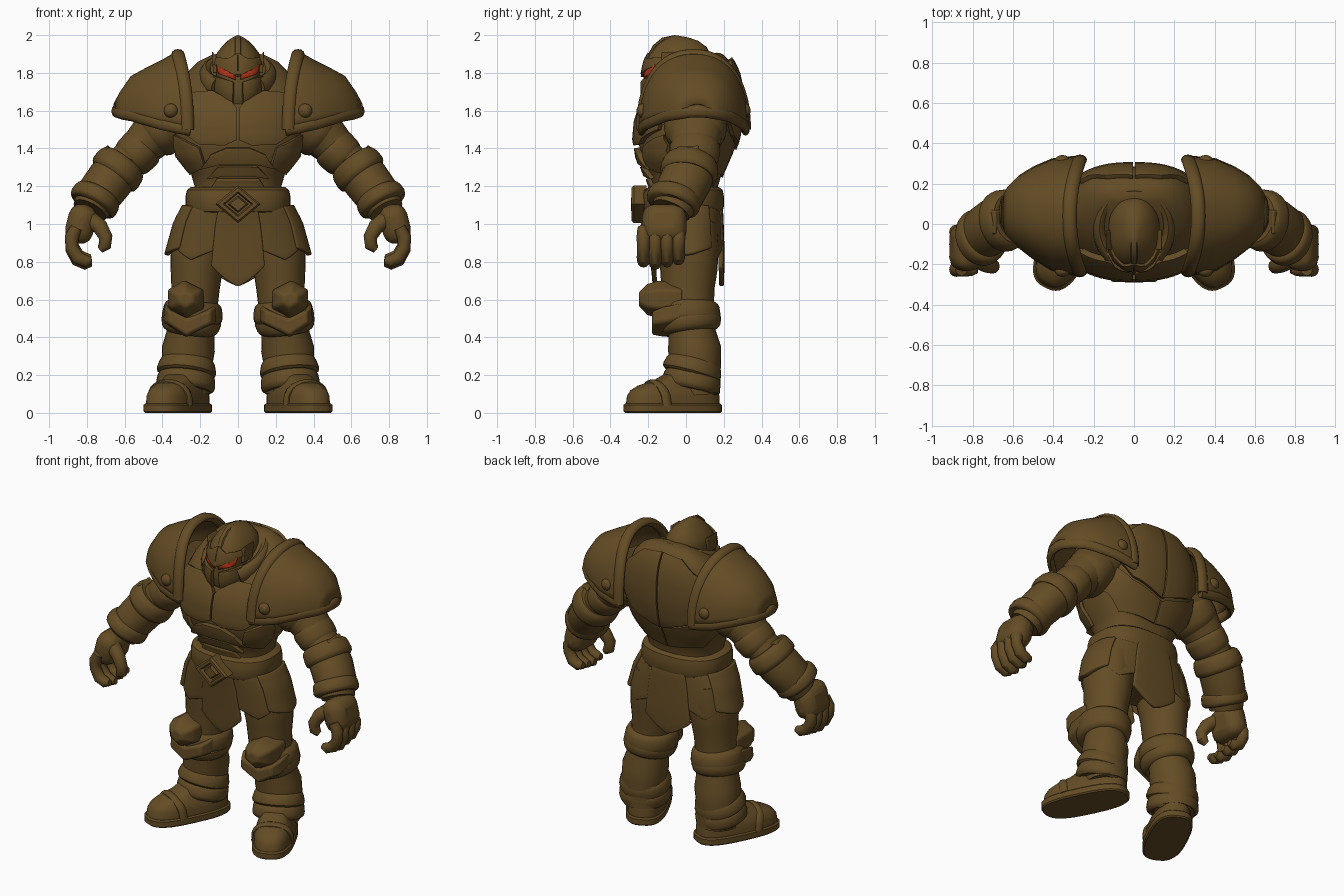
import bpy, bmesh, math
from mathutils import Vector, Matrix

if "Cube" in bpy.data.objects:
    bpy.data.objects.remove(bpy.data.objects["Cube"])

def material(name, rgb):
    m = bpy.data.materials.new(name)
    m.diffuse_color = (*rgb, 1)
    m.use_nodes = True
    m.node_tree.nodes["Principled BSDF"].inputs["Base Color"].default_value = m.diffuse_color
    return m

BRONZE = material("dark bronze", (0.128, 0.073, 0.0185))
RED = material("eye red", (0.45, 0.035, 0.008))

def finish(name, bm, mirror=False, solid=0, bevel=0, mat=BRONZE, angle=38, recalc=True):
    if recalc:
        bmesh.ops.recalc_face_normals(bm, faces=bm.faces)
    me = bpy.data.meshes.new(name)
    bm.to_mesh(me)
    bm.free()
    me.materials.append(mat)
    me.shade_smooth()
    me.set_sharp_from_angle(angle=math.radians(angle))
    ob = bpy.data.objects.new(name, me)
    bpy.context.collection.objects.link(ob)
    if solid:
        s = ob.modifiers.new("thickness", 'SOLIDIFY')
        s.thickness, s.offset = solid, 1
    if bevel:
        b = ob.modifiers.new("soft_edges", 'BEVEL')
        b.width, b.segments, b.limit_method, b.angle_limit = bevel, 3, 'ANGLE', math.radians(40)
    if mirror:
        ob.modifiers.new("mirror", 'MIRROR').use_axis = (True, False, False)
    return ob

# --- cross-sections: rings are (z, half width, front y, back y) superellipses
def sec(rings, z):
    if z <= rings[0][0]: return rings[0][1:]
    for a, b in zip(rings, rings[1:]):
        if z <= b[0]:
            t = (z - a[0]) / (b[0] - a[0])
            return [p + (q - p) * t for p, q in zip(a[1:], b[1:])]
    return rings[-1][1:]

def ring_pt(p, a, n):
    rx, yf, yb = p
    c, s = math.cos(a), math.sin(a)
    return (rx * math.copysign(abs(c) ** (2 / n), c),
            (yf + yb) / 2 + (yb - yf) / 2 * math.copysign(abs(s) ** (2 / n), s))

def skin(bm, rows, closed=True, caps=True):
    vs = [[bm.verts.new(p) for p in r] for r in rows]
    m = len(vs[0])
    for a, b in zip(vs, vs[1:]):
        for j in range(m if closed else m - 1):
            k = (j + 1) % m
            bm.faces.new((a[j], a[k], b[k], b[j]))
    if caps:
        bm.faces.new(vs[0][::-1])
        bm.faces.new(vs[-1])

def loft(name, rings, n=2.5, seg=40, xf=None, **kw):
    bm = bmesh.new()
    skin(bm, [[(*ring_pt(r[1:], 2 * math.pi * j / seg, n), r[0]) for j in range(seg)] for r in rings])
    if xf: bm.transform(xf)
    return finish(name, bm, **kw)

def tube(name, pts, radii, ref=(0, 1, 0), flat=1, seg=20, **kw):
    pts = [Vector(p) for p in pts]
    n, rows = len(pts), []
    if isinstance(radii, (int, float)): radii = [radii] * n
    for i, p in enumerate(pts):
        t = (pts[min(i + 1, n - 1)] - pts[max(i - 1, 0)]).normalized()
        u = t.cross(Vector(ref)).normalized()
        w = u.cross(t)
        rows.append([p + radii[i] * (u * math.cos(q) + w * flat * math.sin(q))
                     for q in (2 * math.pi * j / seg for j in range(seg))])
    bm = bmesh.new()
    skin(bm, rows)
    return finish(name, bm, **kw)

def band(name, p0, p1, r0, r1, flat=1):
    p0, p1 = Vector(p0), Vector(p1)
    ts = (0, .12, .3, .7, .88, 1)
    return tube(name, [p0.lerp(p1, t) for t in ts],
                [(r0 + (r1 - r0) * t) * k for t, k in zip(ts, (.86, .96, 1, 1, .96, .86))],
                flat=flat, seg=28, mirror=True)

# armour plate: an (x, z) outline laid onto a lofted body, side -1 front / +1 back
def patch(name, outline, rings, side=-1, n=2.5, t=.03, bevel=.012, step=.03, mirror=True, **kw):
    bm = bmesh.new()
    bm.faces.new([bm.verts.new((x, 0, z)) for x, z in outline])
    for i, nor in ((0, (1, 0, 0)), (1, (0, 0, 1))):
        lo, hi = min(p[i] for p in outline), max(p[i] for p in outline)
        for k in range(1, int((hi - lo) / step) + 1):
            bmesh.ops.bisect_plane(bm, geom=bm.verts[:] + bm.edges[:] + bm.faces[:],
                                   plane_co=Vector(nor) * (lo + k * step), plane_no=nor)
    for v in bm.verts:
        rx, yf, yb = sec(rings, v.co.z)
        u = min(abs(v.co.x) / rx, .97)
        v.co.y = (yf + yb) / 2 + side * (yb - yf) / 2 * (1 - u ** n) ** (1 / n)
    bm.normal_update()
    if sum(f.normal.y * f.calc_area() for f in bm.faces) * side < 0:
        bmesh.ops.reverse_faces(bm, faces=bm.faces)
    return finish(name, bm, mirror, t, bevel, recalc=False, **kw)

# hanging skirt panel between two angles, with a pointed hem
def panel(name, rings, a0, a1, top, edge, tip, t=.025, mirror=True):
    rows = []
    for i in range(9):
        row = []
        for j in range(13):
            u = j / 12
            z = top + (tip + (edge - tip) * abs(2 * u - 1) - top) * i / 8
            row.append((*ring_pt(sec(rings, z), math.radians(a0 + (a1 - a0) * u), 2.5), z))
        rows.append(row)
    bm = bmesh.new()
    skin(bm, rows, closed=False, caps=False)
    bm.normal_update()
    if sum(f.normal.dot(f.calc_center_median() * Vector((1, 1, 0))) for f in bm.faces) < 0:
        bmesh.ops.reverse_faces(bm, faces=bm.faces)
    return finish(name, bm, mirror, t, .008, recalc=False)

# block from an (x, z) outline; levels are (y, scale, z shift)
def prism(name, outline, *levels, **kw):
    cx, cz = (sum(p[i] for p in outline) / len(outline) for i in (0, 1))
    bm = bmesh.new()
    skin(bm, [[(cx + (x - cx) * s, y, cz + (z - cz) * s + dz) for x, z in outline] for y, s, dz in levels])
    return finish(name, bm, mirror=True, **kw)

def ball(name, c, size, rot=0, cube=False, **kw):
    bm = bmesh.new()
    if cube: bmesh.ops.create_cube(bm, size=1)
    else: bmesh.ops.create_uvsphere(bm, u_segments=16, v_segments=10, radius=.5)
    bm.transform(Matrix.Translation(c) @ Matrix.Rotation(rot, 4, 'Y') @ Matrix.Diagonal((*size, 1)))
    return finish(name, bm, mirror=True, **kw)

# --- torso and its plates
T = [(1.02, .24, -.19, .17), (1.2, .23, -.18, .17), (1.27, .25, -.205, .19), (1.36, .32, -.24, .23),
     (1.45, .345, -.253, .265), (1.54, .35, -.245, .28), (1.6, .347, -.225, .285), (1.66, .335, -.19, .285),
     (1.73, .31, -.145, .28), (1.8, .27, -.07, .265), (1.86, .21, .04, .235), (1.895, .14, .1, .2), (1.905, .08, .12, .18)]
loft("torso", T)
patch("chest_plate", [(.004, 1.45), (.07, 1.42), (.19, 1.425), (.315, 1.5), (.32, 1.6), (.25, 1.68),
                      (.13, 1.69), (.03, 1.63), (.004, 1.6)], T, t=.032, bevel=.018)
patch("rib_plate", [(.2, 1.405), (.325, 1.47), (.33, 1.38), (.24, 1.27), (.17, 1.31)], T, t=.02)
patch("upper_belly_plate", [(-.19, 1.30), (-.14, 1.37), (-.06, 1.405), (.06, 1.405), (.14, 1.37), (.19, 1.30),
                            (.09, 1.325), (-.09, 1.325)], T, t=.03, mirror=False)
patch("middle_belly_plate", [(-.16, 1.245), (-.1, 1.31), (.1, 1.31), (.16, 1.245), (.07, 1.26), (-.07, 1.26)],
      T, t=.025, mirror=False)
patch("lower_belly_plate", [(-.15, 1.17), (-.11, 1.245), (.11, 1.245), (.15, 1.17)], T, t=.02, mirror=False)
patch("back_plate", [(.004, 1.87), (.13, 1.86), (.26, 1.75), (.3, 1.58), (.21, 1.47), (.004, 1.4)], T, 1, t=.022)
patch("lower_back_plate", [(.004, 1.385), (.21, 1.455), (.31, 1.54), (.32, 1.4), (.22, 1.28), (.004, 1.25)], T, 1, t=.012)
tube("collar", [(.17 * math.cos(a), -.02 + .185 * math.sin(a), 1.78 + .075 * math.sin(a))
                for a in (math.radians(-48 + 276 * i / 30) for i in range(31))], .035, ref=(0, 0, 1), flat=1.5, seg=12)

# --- head
F = [(1.635, .05, -.205, .02), (1.66, .085, -.218, .04), (1.72, .115, -.222, .06), (1.86, .12, -.207, .09)]
loft("face", F, n=3)
patch("eye", [(.012, 1.762), (.1, 1.795), (.106, 1.845), (.012, 1.81)], F, n=3, t=.009, bevel=0, mat=RED)
patch("cheek_guard", [(.022, 1.645), (.07, 1.65), (.108, 1.71), (.114, 1.785), (.022, 1.75)], F, n=3, t=.022, bevel=.006)
H = [(1.8, .128, -.225, .125), (1.86, .128, -.213, .135), (1.9, .115, -.19, .13), (1.94, .085, -.16, .105),
     (1.97, .055, -.125, .065), (1.99, .025, -.09, 0), (1.997, .008, -.07, -.04)]
loft("helmet", [(1.68, .11, -.1, .1), (1.8, .125, -.1, .125), (1.842, .128, -.215, .13)] + H[1:], n=2.2)
patch("brow", [(0, 1.778), (.122, 1.845), (.122, 1.88), (.05, 1.87), (0, 1.9)], H, n=2.2, t=.015, bevel=.005)
tube("helmet_crest", [(0, -.23, 1.79), (0, -.207, 1.86), (0, -.165, 1.938), (0, -.12, 1.975), (0, -.06, 1.987),
                      (0, .02, 1.972), (0, .1, 1.93), (0, .135, 1.85)], .013, ref=(1, 0, 0), flat=1.3, seg=8)
prism("helmet_side_fin", [(.095, 1.8), (.132, 1.8), (.138, 1.915), (.1, 1.87)], (-.13, 1, 0), (-.03, 1, 0), bevel=.006)

# --- belt and skirt
loft("belt", [(1.05, .25, -.2, .18), (1.065, .27, -.222, .193), (1.09, .278, -.23, .2), (1.15, .277, -.229, .2),
              (1.18, .27, -.222, .194), (1.195, .25, -.2, .175)])
def diamond(r): return [(0, 1.105 - r), (r * 1.2, 1.105), (0, 1.105 + r), (-r * 1.2, 1.105)]
bm = bmesh.new()
skin(bm, [[(x, y, z) for x, z in diamond(r)] for r, y in
          ((.1, -.21), (.1, -.275), (.088, -.288), (.066, -.288), (.058, -.262), (.045, -.262), (.036, -.29))])
finish("belt_buckle", bm, angle=20)
loft("hips", [(.84, .2, -.1, .12), (.9, .29, -.14, .15), (1.1, .255, -.19, .17)])
S = [(.66, .4, -.15, .175), (.82, .365, -.165, .18), (1.0, .315, -.185, .175), (1.1, .262, -.2, .17)]
panel("front_cloth", S, -107, -73, 1.09, .78, .67, mirror=False)
panel("back_cloth", S, 70, 110, 1.09, .77, .67, mirror=False)
panel("front_tasset", S, -74, -32, 1.09, .86, .81, t=.018)
panel("side_tasset", S, -36, 36, 1.09, .87, .83, t=.03)
panel("back_tasset", S, 32, 72, 1.09, .86, .81, t=.018)

# --- legs
tube("thigh", [(.19, .01, 1.0), (.21, .01, .88), (.22, .015, .75), (.225, .01, .66), (.235, .01, .55)],
     [.14, .15, .137, .128, .125], flat=1.1, seg=28, mirror=True)
tube("shin", [(.24, .02, .52), (.25, .03, .43), (.262, .045, .34), (.27, .05, .26), (.265, .055, .1)],
     [.13, .125, .14, .135, .125], seg=28, mirror=True)
band("knee_band", (.235, .01, .59), (.245, .01, .48), .15, .166, 1.08)
band("boot_top", (.245, .01, .505), (.255, .02, .425), .165, .145, 1.1)
prism("knee_chevron", [(.12, .555), (.27, .5), (.39, .555), (.395, .47), (.275, .39), (.115, .47)],
      (-.02, 1, .03), (-.12, 1, .01), (-.18, .8, 0), bevel=.014)
prism("knee_guard", [(.18, .555), (.275, .5), (.365, .555), (.37, .65), (.285, .7), (.185, .65)],
      (-.02, .95, 0), (-.15, 1.02, 0), (-.205, .85, 0), (-.25, .4, 0), bevel=.012)
band("ankle_band", (.265, .05, .29), (.275, .025, .2), .14, .165)
band("ankle_cuff", (.27, .04, .215), (.28, .02, .12), .15, .16)
foot = Matrix.Translation((.314, -.06, 0)) @ Matrix.Rotation(math.radians(26), 4, 'Z')
loft("sole", [(0, .117, -.275, .255), (.008, .125, -.285, .262), (.042, .125, -.285, .262), (.05, .117, -.275, .252)],
     n=2.8, xf=foot, mirror=True)
loft("boot", [(.04, .116, -.275, .25), (.09, .115, -.268, .25), (.12, .107, -.248, .245), (.145, .096, -.205, .24),
              (.17, .085, -.12, .23), (.22, .08, -.02, .22)], n=2.6, xf=foot, mirror=True)
arch = [math.pi * i / 14 for i in range(15)]
tube("toe_cap_rim", [foot @ Vector((.112 * math.cos(a), -.1 - .03 * math.sin(a), .04 + .12 * math.sin(a) ** .6)) for a in arch],
     .018, ref=(.44, -.9, 0), flat=1.5, seg=10, mirror=True)

# --- pauldrons: arched sections shrinking outward (x, ridge x shift, base z, half depth, height, centre y)
P = [(.25, .065, 1.5, .275, .395, .04), (.31, .03, 1.51, .272, .375, .042), (.4, 0, 1.53, .258, .32, .046),
     (.49, 0, 1.555, .21, .25, .055), (.555, 0, 1.575, .165, .195, .06), (.61, 0, 1.585, .11, .105, .06),
     (.642, 0, 1.595, .05, .035, .06)]
def arch_pt(p, a):
    s = math.sin(a)
    return (p[0] + p[1] * s * s, p[5] - p[3] * math.copysign(abs(math.cos(a)) ** .88, math.cos(a)), p[2] + p[4] * max(s, 0) ** .9)
fan = [math.pi * i / 28 for i in range(29)]
bm = bmesh.new()
skin(bm, [[arch_pt(p, a) for a in fan] for p in P], closed=False, caps=False)
bm.normal_update()
if sum(f.normal.z for f in bm.faces) < 0: bmesh.ops.reverse_faces(bm, faces=bm.faces)
finish("pauldron", bm, True, .018, recalc=False)
tube("pauldron_arch_rim", [arch_pt((.268, .05, 1.5, .278, .4, .04), a) for a in fan], .026, ref=(1, 0, 0),
     flat=1.35, seg=12, mirror=True)
tube("pauldron_lower_rim", [arch_pt(p, 0) for p in P] + [(.648, .06, 1.598)] + [arch_pt(p, math.pi) for p in P[::-1]],
     .022, ref=(0, 0, 1), flat=1.5, seg=12, mirror=True)
for side, y in (("front", -.232), ("back", .312)):
    ball("pauldron_rivet_" + side, (.355, y, 1.6), (.075, .06, .075))

# --- arms
tube("upper_arm", [(.28, .05, 1.62), (.38, .05, 1.54), (.47, .05, 1.45), (.55, .045, 1.37), (.63, .02, 1.29)],
     [.15, .145, .12, .1, .1], flat=1.15, mirror=True)
band("shoulder_guard", (.34, .05, 1.56), (.46, .05, 1.45), .15, .137, 1.15)
band("elbow_guard", (.49, .05, 1.42), (.58, .04, 1.33), .12, .112, 1.15)
band("gauntlet_cuff", (.6, .03, 1.335), (.665, .01, 1.25), .135, .147, 1.08)
tube("forearm", [(.62, .03, 1.3), (.68, 0, 1.23), (.74, -.04, 1.15), (.785, -.08, 1.07)],
     [.12, .125, .12, .095], flat=1.1, seg=24, mirror=True)
band("wrist_band", (.735, -.05, 1.165), (.775, -.075, 1.095), .13, .137, 1.08)
prism("cuff_point", [(.63, 1.36), (.69, 1.42), (.735, 1.37), (.75, 1.32), (.68, 1.28)], (.07, 1, 0), (-.05, .9, 0), bevel=.01)

# --- hands
ball("palm", (.832, -.115, 1.0), (.15, .235, .21), rot=-.25, cube=True, bevel=.065)
for i, y in enumerate((-.225, -.163, -.1, -.04)):
    d = .012 * abs(i - 1)
    tube("finger_%d" % (i + 1), [(.855, y, .98), (.88, y, .93), (.88, y, .865 + d), (.85, y, .81 + d), (.805, y, .79 + d),
                                 (.775, y, .795 + d)], [.032, .037, .034, .036, .033, .02], seg=12, mirror=True)
tube("thumb", [(.79, -.17, 1.03), (.73, -.2, .985), (.7, -.21, .93), (.705, -.205, .885), (.73, -.2, .865)],
     [.045, .042, .036, .034, .02], seg=12, mirror=True)
